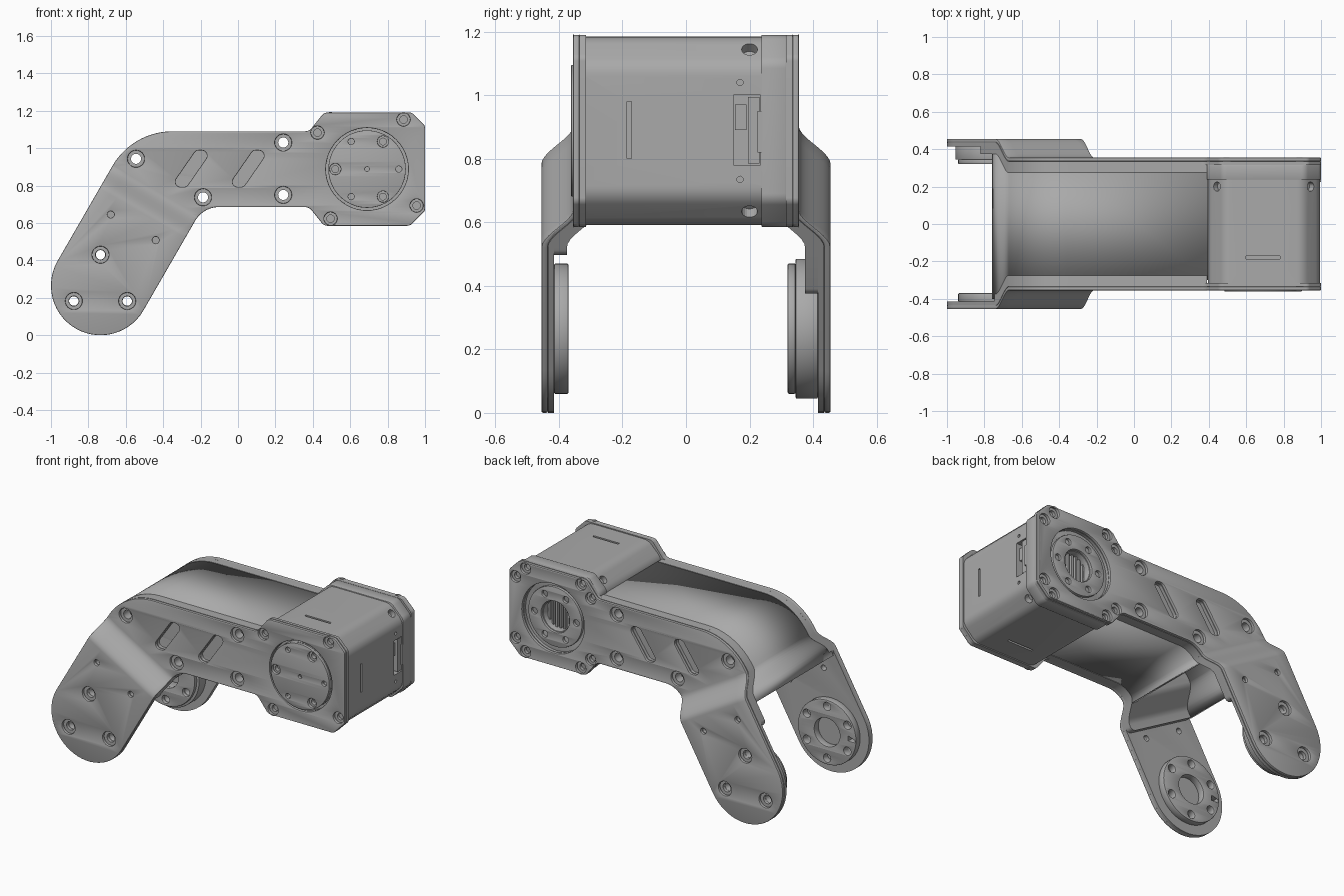
import bpy, bmesh, math
from mathutils import Vector, Matrix

if "Cube" in bpy.data.objects:
    bpy.data.objects.remove(bpy.data.objects["Cube"])

grey = bpy.data.materials.new("machined grey")
grey.use_nodes = True
COLOUR = (0.4, 0.4, 0.4, 1)
grey.diffuse_color = COLOUR
grey.node_tree.nodes["Principled BSDF"].inputs["Base Color"].default_value = COLOUR

ALONG = Vector((0.5, 0.866))       # leg direction in x, z
ACROSS = Vector((0.866, -0.5))
PIVOT = Vector((-0.735, 0.265))    # leg end centre
HUB = Vector((0.69, 0.888))        # motor axis
R = 0.265
BEND = (0.31, 0.45)                # outward bend, measured along the leg


def spread(x, z):
    """Outward shift of the side plates below the bend."""
    t = (Vector((x, z)).dot(ALONG) - BEND[0]) / (BEND[1] - BEND[0])
    t = min(max(t, 0), 1)
    return 0.1 * (1 - t * t * (3 - 2 * t))


def leg_point(s, side):
    """Point on a leg edge at distance s along the leg; side -1 left, 1 right."""
    return PIVOT + ALONG * (s - PIVOT.dot(ALONG)) + ACROSS * R * side


def edge_at(z, side):
    p = PIVOT + ACROSS * R * side
    return p + ALONG * ((z - p.y) / ALONG.y)


def fillet(points, closed=True, steps=10):
    """Round the corners of a list of (x, z, radius)."""
    out, n = [], len(points)
    for i, (x, z, r) in enumerate(points):
        p = Vector((x, z))
        if r == 0 or (not closed and i in (0, n - 1)):
            out.append(p)
            continue
        a = (Vector(points[i - 1][:2]) - p).normalized()
        b = (Vector(points[(i + 1) % n][:2]) - p).normalized()
        half = a.angle(b) / 2
        c = p + (a + b).normalized() * r / math.sin(half)
        v0 = p + a * r / math.tan(half) - c
        v1 = p + b * r / math.tan(half) - c
        turn = math.atan2(v0.x * v1.y - v0.y * v1.x, v0.dot(v1))
        out += [c + Matrix.Rotation(turn * k / steps, 2) @ v0 for k in range(steps + 1)]
    return out


def circle(c, r, n=24):
    return [Vector((c[0] + r * math.cos(k * math.tau / n), c[1] + r * math.sin(k * math.tau / n)))
            for k in range(n)]


def around(c, r, start, count):
    return [circle(c, r, count)[k] for k in range(count)] if start == 0 else \
        [Vector(c) + Matrix.Rotation(math.radians(start) + k * math.tau / count, 2) @ Vector((r, 0))
         for k in range(count)]


def finish(name, bm, smooth=True):
    me = bpy.data.meshes.new(name)
    bm.to_mesh(me)
    bm.free()
    me.materials.clear()
    me.materials.append(grey)
    ob = bpy.data.objects.new(name, me)
    bpy.context.collection.objects.link(ob)
    if smooth:
        bpy.ops.object.select_all(action='DESELECT')
        ob.select_set(True)
        bpy.context.view_layer.objects.active = ob
        bpy.ops.object.shade_smooth_by_angle(angle=math.radians(30))
    return ob


def bend(bm, side):
    for k in range(11):
        s = BEND[0] + (BEND[1] - BEND[0]) * k / 10
        bmesh.ops.bisect_plane(bm, geom=bm.verts[:] + bm.edges[:] + bm.faces[:], dist=1e-5,
                               plane_co=(ALONG.x * s, 0, ALONG.y * s), plane_no=(ALONG.x, 0, ALONG.y))
    for v in bm.verts:
        v.co.y += spread(v.co.x, v.co.z) * (side or math.copysign(1, v.co.y))


def plate(name, loops, y0, y1, bevel=0.0, bent=0):
    """Flat slab between y0 and y1; the first loop is the outline, the rest are holes."""
    cu = bpy.data.curves.new(name, 'CURVE')
    cu.dimensions, cu.fill_mode = '2D', 'BOTH'
    cu.extrude = abs(y1 - y0) / 2 - bevel
    cu.bevel_depth, cu.offset, cu.bevel_resolution = bevel, -bevel, 1
    for loop in loops:
        sp = cu.splines.new('POLY')
        sp.points.add(len(loop) - 1)
        sp.use_cyclic_u = True
        for q, p in zip(sp.points, loop):
            q.co = (p.x, p.y, 0, 1)
    tmp = bpy.data.objects.new(name, cu)
    bpy.context.collection.objects.link(tmp)
    me = bpy.data.meshes.new_from_object(tmp.evaluated_get(bpy.context.evaluated_depsgraph_get()))
    bpy.data.objects.remove(tmp)
    bm = bmesh.new()
    bm.from_mesh(me)
    bpy.data.meshes.remove(me)
    bmesh.ops.remove_doubles(bm, verts=bm.verts, dist=1e-4)
    for v in bm.verts:
        v.co = (v.co.x, (y0 + y1) / 2 - v.co.z, v.co.y)
    if bent:
        bend(bm, bent)
    bmesh.ops.recalc_face_normals(bm, faces=bm.faces)
    return finish(name, bm)


def add_box(bm, lo, hi):
    lo, hi = Vector(lo), Vector(hi)
    m = Matrix.Translation((lo + hi) / 2) @ Matrix.Diagonal((*(hi - lo), 1))
    bmesh.ops.create_cube(bm, size=1, matrix=m)


def octagon(inset, cut, r):
    x0, x1, z0, z1 = 0.39 + inset, 1 - inset, 0.585 + inset, 1.19 - inset
    return fillet([(x0, z0 + cut, r), (x0 + cut, z0, r), (x1 - cut, z0, r), (x1, z0 + cut, r),
                   (x1, z1 - cut, r), (x1 - cut, z1, r), (x0 + cut, z1, r), (x0, z1 - cut, r)], steps=6)


# Outlines of the side plates and of the inner bracket
TOP, LOW = 1.09, 0.685
tl, br = edge_at(TOP, -1), edge_at(LOW, 1)
end = [PIVOT - ALONG * R + ACROSS * R * k for k in (-1, 1)]
outline = fillet([(*end[0], R - 1e-4), (*end[1], R - 1e-4), (*br, 0.147), (0.38, LOW, 0.05),
                  (0.46, 0.585, 0.04), (0.92, 0.585, 0.04), (1, 0.665, 0.03), (1, 1.12, 0.03),
                  (0.93, 1.19, 0.03), (0.46, 1.19, 0.04), (0.38, TOP, 0.05), (*tl, 0.37)], steps=14)
arm_holes = [Vector(p) for p in ((-0.545, 0.943), (-0.187, 0.737), (0.242, 1.03), (0.242, 0.75))]
leg_holes = around(PIVOT, 0.165, 90, 3)
pin_holes = [Vector((-0.68, 0.645)), Vector((-0.44, 0.508))]
corner = math.degrees(math.atan2(0.265, 0.195))
slots = []
for x in (-0.25, 0.055):
    a, b = Vector((x - 0.045, 0.825)), Vector((x + 0.045, 0.955))
    w = Vector((0.042, 0))
    slots.append(fillet([(*(a - w - (b - a) * .25), .028), (*(a + w - (b - a) * .25), .028),
                         (*(b + w + (b - a) * .25), .028), (*(b - w + (b - a) * .25), .028)], steps=6))

for side, label in ((-1, "front"), (1, "back")):
    corners = around(HUB, 0.329, corner, 4)
    if side > 0:
        corners += around(HUB, 0.329, 90 - corner, 4)
    hub_hole = circle(HUB, 0.22, 48)
    pins = [circle(p, 0.018, 16) for p in pin_holes]
    wide = [circle(p, 0.045) for p in arm_holes + leg_holes] + [circle(p, 0.035) for p in corners]
    tight = [circle(p, 0.027) for p in arm_holes + leg_holes] + [circle(p, 0.02) for p in corners]
    plate(label + "_plate_outer", [outline, hub_hole] + slots + pins + wide,
          side * 0.335, side * 0.355, 0.005, side)
    plate(label + "_plate_inner", [outline, hub_hole] + slots + pins + tight,
          side * 0.315, side * 0.335, 0, side)
    # Inner bracket cheek
    stop = 0.27 if side < 0 else 0.13
    cheek = fillet([(*leg_point(stop, -1), 0.03), (*leg_point(stop, 1), 0.03), (*br, 0.147),
                    (0.39, LOW, 0), (0.39, TOP, 0), (*tl, 0.37)])
    plate(label + "_cheek", [cheek] + [circle(p, 0.03) for p in arm_holes],
          side * 0.275, side * 0.315, 0, side)


def web(name, points, inward):
    """Bent sheet joining the two cheeks."""
    path = fillet(points, closed=False, steps=16)
    bm = bmesh.new()
    rows = [[bm.verts.new((p.x, y, p.y)) for y in (-0.3, 0.3)] for p in path]
    for a, b in zip(rows, rows[1:]):
        bm.faces.new((a[0], a[1], b[1], b[0]))
    bend(bm, 0)
    bmesh.ops.recalc_face_normals(bm, faces=bm.faces)
    bm.faces.ensure_lookup_table()
    if bm.faces[0].normal.z * inward > 0:
        bmesh.ops.reverse_faces(bm, faces=bm.faces)
    ob = finish(name, bm)
    mod = ob.modifiers.new("thickness", 'SOLIDIFY')
    mod.thickness, mod.offset = 0.03, 1


web("top_web", [(0.395, TOP - 0.003, 0), (tl.x, TOP - 0.003, 0.367), (*leg_point(0.27, -1), 0)], 1)
web("bottom_web", [(0.395, LOW + 0.003, 0), (br.x, LOW + 0.003, 0.15), (*leg_point(0.41, 1), 0)], -1)

# Pivot discs inside the legs
ring = [circle(PIVOT, 0.09, 32)] + [circle(p, 0.025) for p in around(PIVOT, 0.165, 90, 6)]
notch = [PIVOT + Vector(p) for p in ((-0.197, -0.015), (-0.15, -0.015), (-0.15, 0.015), (-0.197, 0.015))]
plate("front_pivot_disc", [circle(PIVOT, 0.205, 64)] + ring + [notch], -0.415, -0.37, 0.004)
plate("back_pivot_base", [circle(PIVOT, 0.22, 64)] + ring, 0.345, 0.415, 0.004)
plate("back_pivot_disc", [circle(PIVOT, 0.205, 64)] + ring, 0.32, 0.345, 0.004)

# Motor hub discs
big, small = around(HUB, 0.17, 60, 3), around(HUB, 0.17, 120, 3)
fine = [circle(p, 0.016, 16) for p in small] + [circle(HUB, 0.012, 12)]
rim = circle(HUB, 0.207, 64)
plate("front_hub_face", [rim] + fine + [circle(p, 0.03) for p in big], -0.362, -0.342, 0.003)
plate("front_hub_base", [rim] + fine + [circle(p, 0.018) for p in big], -0.342, -0.316)
plate("back_hub_disc", [circle(HUB, 0.19, 64), circle(HUB, 0.1, 32)]
      + [circle(p, 0.02) for p in around(HUB, 0.148, 60, 6)], 0.313, 0.333, 0.003)

# Motor housing and end cap
body = plate("motor_body", [octagon(0.006, 0.09, 0.08)], -0.318, 0.24)
plate("motor_cap", [octagon(0, 0.085, 0.05), circle(HUB, 0.095, 32)], 0.237, 0.316, 0.004)
bm = bmesh.new()
for k in range(-3, 4):
    add_box(bm, (HUB.x + k * 0.027 - 0.006, 0.235, HUB.y - 0.09), (HUB.x + k * 0.027 + 0.006, 0.28, HUB.y + 0.09))
finish("core_fins", bm, False)

# Slits, connector pocket and screw holes cut into the housing
bm = bmesh.new()
add_box(bm, (0.95, 0.15, 0.78), (1.1, 0.235, 1.0))
add_box(bm, (0.975, -0.186, 0.80), (1.1, -0.172, 0.98))
for z in (0.575, 1.2):
    add_box(bm, (0.6, -0.186, z - 0.035), (0.78, -0.172, z + 0.035))
for z in (0.635, 1.145):
    for x in (0.44, 0.945):
        out = Vector((x - HUB.x, 0, z - HUB.y)).normalized()
        m = Matrix.Translation((x, 0.2, z)) @ out.to_track_quat('Z', 'Y').to_matrix().to_4x4()
        bmesh.ops.create_cone(bm, cap_ends=True, segments=20, radius1=0.025, radius2=0.025, depth=0.07, matrix=m)
for z in (0.735, 1.04):
    m = Matrix.Translation((1, 0.17, z)) @ Matrix.Rotation(math.pi / 2, 4, 'Y')
    bmesh.ops.create_cone(bm, cap_ends=True, segments=12, radius1=0.01, radius2=0.01, depth=0.06, matrix=m)
cutter = finish("housing_cutter", bm, False)
cutter.hide_render = True
cutter.hide_set(True)
cut = body.modifiers.new("cutouts", 'BOOLEAN')
cut.operation, cut.object, cut.solver = 'DIFFERENCE', cutter, 'EXACT'

# Connector in the pocket, with its latch on the cap
bm = bmesh.new()
add_box(bm, (0.945, 0.195, 0.785), (0.99, 0.232, 0.995))
add_box(bm, (0.945, 0.155, 0.89), (0.975, 0.19, 0.97))
add_box(bm, (0.95, 0.225, 0.82), (1.0, 0.27, 0.95))
finish("connector", bm, False)
